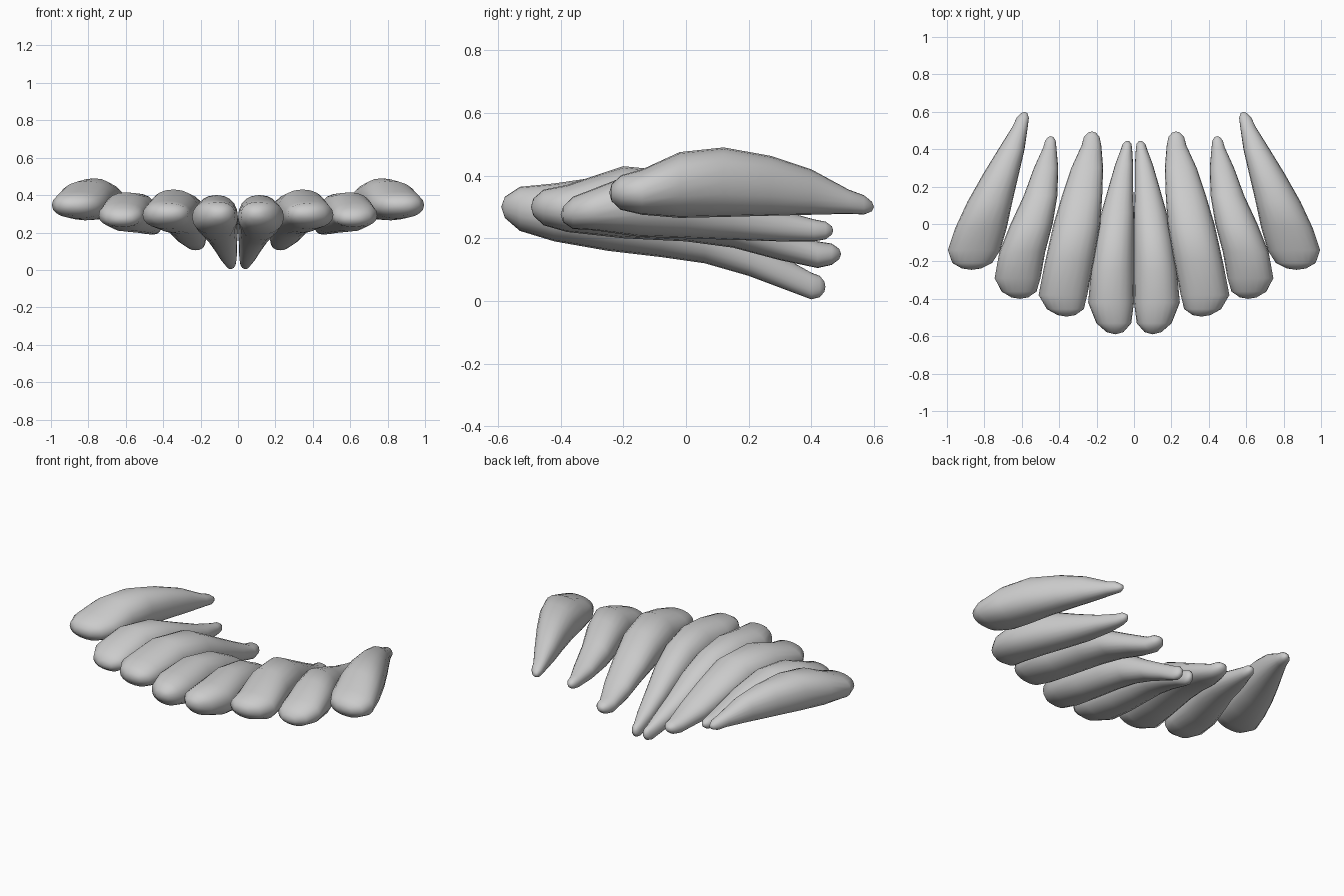
import bpy, bmesh
from math import cos, sin, pi, copysign
from mathutils import Vector

cube = bpy.data.objects.get("Cube")
if cube:
    bpy.data.objects.remove(cube, do_unlink=True)

grey = bpy.data.materials.new("plain grey")
grey.use_nodes = True
colour = (0.6, 0.6, 0.6, 1)
grey.diffuse_color = colour
grey.node_tree.nodes["Principled BSDF"].inputs["Base Color"].default_value = colour

SIDES = 20


def ring(bm, row, side):
    """Rounded cross-section filling the box x0..x1, z0..z1 at depth y."""
    y, x0, x1, z0, z1 = row
    verts = []
    for i in range(SIDES):
        a = 2 * pi * i / SIDES
        c, s = [copysign(abs(v) ** 0.9, v) for v in (cos(a), sin(a))]
        x = (x0 + x1) / 2 + c * (x1 - x0) / 2
        z = (z0 + z1) / 2 + s * (z1 - z0) / 2
        verts.append(bm.verts.new((side * x, y, z)))
    return verts


def cap_row(row, tip, t):
    """Row on a rounded cap, a fraction t of the way from row to tip."""
    k = (1 - t * t) ** 0.5
    y, x0, x1, z0, z1 = row
    cx, cz = (x0 + x1) / 2, (z0 + z1) / 2
    cx2, cz2 = cx + (tip[0] - cx) * t, cz + (tip[2] - cz) * t
    rx, rz = (x1 - x0) / 2 * k, (z1 - z0) / 2 * k
    return (y + (tip[1] - y) * t, cx2 - rx, cx2 + rx, cz2 - rz, cz2 + rz)


def petal(name, nose, rows, tail):
    """Loft one petal from blunt nose to slim tail, on both sides."""
    full = [cap_row(rows[0], nose, t) for t in (0.93, 0.65)] + rows
    full += [cap_row(rows[-1], tail, t) for t in (0.6, 0.92)]
    for label, side in (("left", 1), ("right", -1)):
        bm = bmesh.new()
        rings = [ring(bm, r, side) for r in full]
        for a, b in zip(rings, rings[1:]):
            for i in range(SIDES):
                j = (i + 1) % SIDES
                bm.faces.new((a[i], a[j], b[j], b[i]))
        for end, tip in ((rings[0], nose), (rings[-1], tail)):
            v = bm.verts.new(Vector((side * tip[0], tip[1], tip[2])))
            for i in range(SIDES):
                bm.faces.new((end[i], end[(i + 1) % SIDES], v))
        bmesh.ops.recalc_face_normals(bm, faces=bm.faces)
        for f in bm.faces:
            f.smooth = True
        mesh = bpy.data.meshes.new(label + "_" + name)
        bm.to_mesh(mesh)
        bm.free()
        mesh.materials.append(grey)
        bpy.context.collection.objects.link(bpy.data.objects.new(mesh.name, mesh))


# Rows are y, inner x, outer x, bottom z, top z
petal("inner_petal", (.1, -.59, .3), [
    (-.42, 0, .245, .19, .375),
    (-.25, 0, .23, .16, .4),
    (-.08, 0, .205, .14, .37),
    (.06, 0, .175, .12, .3),
    (.2, .005, .135, .08, .205),
    (.32, .005, .1, .035, .135),
    (.4, .01, .07, .005, .09)], (.035, .445, .045))

petal("second_petal", (.36, -.495, .3), [
    (-.38, .25, .51, .22, .37),
    (-.2, .215, .475, .2, .43),
    (0, .18, .43, .19, .41),
    (.15, .17, .385, .17, .33),
    (.3, .165, .335, .13, .25),
    (.42, .175, .28, .105, .19)], (.225, .495, .15))

petal("third_petal", (.61, -.4, .275), [
    (-.29, .5, .745, .225, .36),
    (-.15, .475, .72, .205, .415),
    (0, .435, .66, .2, .41),
    (.15, .41, .59, .195, .35),
    (.3, .405, .535, .19, .29),
    (.41, .415, .485, .19, .26)], (.445, .47, .225))

petal("outer_petal", (.87, -.245, .345), [
    (-.14, .715, .995, .275, .42),
    (-.02, .68, .955, .265, .475),
    (.12, .65, .89, .268, .49),
    (.27, .615, .805, .272, .463),
    (.4, .585, .725, .275, .42),
    (.52, .568, .65, .278, .355)], (.585, .6, .3))
